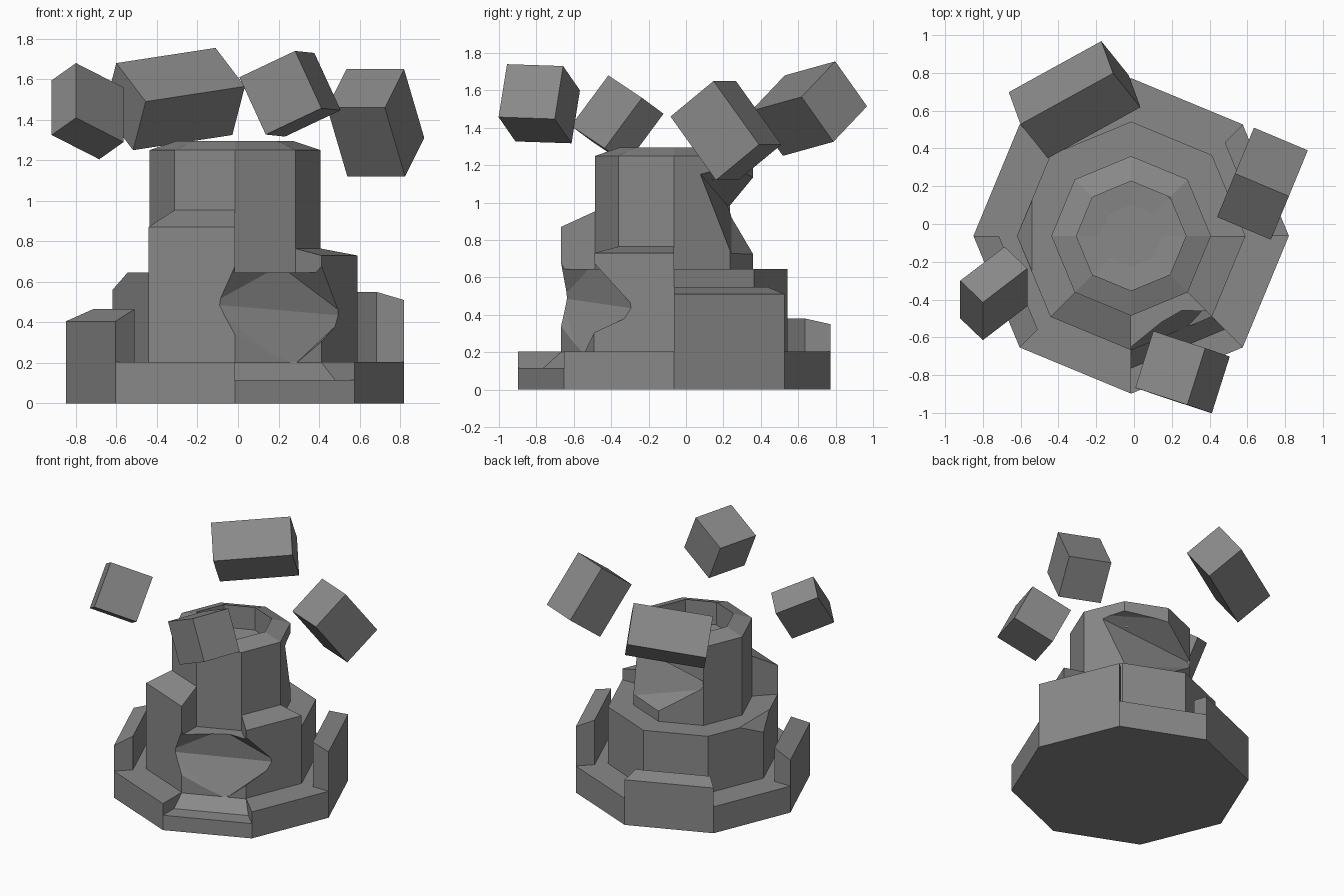
import bpy, bmesh, math
from mathutils import Vector

default = bpy.data.objects.get("Cube")
if default:
    bpy.data.objects.remove(default, do_unlink=True)

stone = bpy.data.materials.new("grey stone")
stone.use_nodes = True
GREY = (0.25, 0.25, 0.25, 1)
stone.diffuse_color = GREY
stone.node_tree.nodes["Principled BSDF"].inputs["Base Color"].default_value = GREY

CX, CY = -0.015, -0.063   # axis of the tower


def make_object(name, bm):
    bmesh.ops.recalc_face_normals(bm, faces=bm.faces)
    mesh = bpy.data.meshes.new(name)
    bm.to_mesh(mesh)
    bm.free()
    mesh.materials.append(stone)
    obj = bpy.data.objects.new(name, mesh)
    bpy.context.collection.objects.link(obj)
    return obj


def wedge(name, index, profile):
    """One eighth of a turned solid, from a (radius, height) outline."""
    bm = bmesh.new()
    ends = []
    for k in (index, index + 1):
        a = math.radians(45 * k)
        ring = []
        for i, (r, z) in enumerate(profile):
            if r == 0 and ends:
                ring.append(ends[0][i])
            else:
                ring.append(bm.verts.new((CX + r * math.cos(a), CY + r * math.sin(a), z)))
        ends.append(ring)
    n = len(profile)
    for i in range(n):
        j = (i + 1) % n
        loop = list(dict.fromkeys([ends[0][i], ends[0][j], ends[1][j], ends[1][i]]))
        if len(loop) > 2:
            bm.faces.new(loop)
    for ring in ends:
        bm.faces.new(ring)
    return make_object(name, bm)


def broken_cutter(name, apex, rim, grow):
    """Cone from an apex through rim points, used to break stone away."""
    apex = Vector(apex)
    bm = bmesh.new()
    bm.verts.new(apex)
    for p in rim:
        bm.verts.new(apex + (Vector(p) - apex) * grow)
    hull = bmesh.ops.convex_hull(bm, input=bm.verts)
    spare = [v for v in hull["geom_interior"] + hull["geom_unused"]
             if isinstance(v, bmesh.types.BMVert)]
    bmesh.ops.delete(bm, geom=list(set(spare)), context="VERTS")
    obj = make_object(name, bm)
    obj.hide_render = True
    return obj


def tier(name, profiles, cuts=None):
    """Eight wedges joined to one part; cuts maps a wedge index to a cutter."""
    bm = bmesh.new()
    for i, profile in enumerate(profiles):
        piece = wedge(name + "_piece", i, profile)
        if cuts and i in cuts:
            mod = piece.modifiers.new("break", "BOOLEAN")
            mod.operation = "DIFFERENCE"
            mod.solver = "EXACT"
            mod.object = cuts[i]
        bpy.context.view_layer.update()
        evaluated = piece.evaluated_get(bpy.context.evaluated_depsgraph_get())
        mesh = bpy.data.meshes.new_from_object(evaluated)
        bm.from_mesh(mesh)
        bpy.data.meshes.remove(mesh)
        bpy.data.objects.remove(piece, do_unlink=True)
    for cutter in set((cuts or {}).values()):
        bpy.data.objects.remove(cutter, do_unlink=True)
    for f in bm.faces:
        f.material_index = 0
    return make_object(name, bm)


# Base: low floor with some parapet pieces still standing
FLOOR = 0.205


def parapet(outer, inner):
    return [(0, 0), (0.835, 0), (0.835, outer), (0.70, inner), (0.70, FLOOR), (0, FLOOR)]


low = [(0, 0), (0.835, 0), (0.835, FLOOR), (0, FLOOR)]
worn = [(0, 0), (0.835, 0), (0.835, 0.115), (0.70, 0.115), (0.60, FLOOR), (0, FLOOR)]
tier("base", [parapet(0.51, 0.55), low, parapet(0.35, 0.38), low,
              parapet(0.405, 0.465), low, worn, low])


# Middle tier: uneven heights, a broken front and one chipped corner
def buttress(outer, inner):
    return [(0, 0.1), (0.605, 0.1), (0.605, outer), (0.42, inner), (0, inner)]


flat = buttress(0.645, 0.645)
front_break = broken_cutter("front_break", (0.225, -0.465, 0.455), [
    (-0.09, -0.638, 0.485), (-0.015, -0.668, 0.65), (0.21, -0.485, 0.65),
    (0.413, -0.49, 0.65), (0.495, -0.295, 0.435), (0.413, -0.49, 0.345),
    (0.25, -0.56, 0.205), (-0.015, -0.668, 0.35)], 1.15)
corner_chip = broken_cutter("corner_chip", (-0.62, CY, 0.56), [
    (-0.54, 0.125, 0.645), (-0.54, -0.25, 0.645), (-0.75, CY, 0.75)], 1.5)
tier("middle_tier",
     [flat, flat, flat, flat, flat, buttress(0.87, 0.955), flat, buttress(0.73, 0.765)],
     {3: corner_chip, 4: corner_chip, 5: front_break, 6: front_break, 7: front_break})

# Tower: hollow top, with a hole broken in the back
shaft = [(0, 0.15), (0.4225, 0.15), (0.4225, 1.25), (0.29, 1.295),
         (0.29, 1.12), (0.165, 1.11), (0, 1.11)]
back_break = broken_cutter("back_break", (0.05, 0.205, 0.97), [
    (0.345, 0.09, 1.13), (0.285, 0.236, 1.14), (-0.015, 0.36, 1.11),
    (-0.314, 0.236, 0.96), (-0.015, 0.36, 0.75), (0.285, 0.236, 0.755)], 1.25)
tier("tower", [shaft] * 8, {0: back_break, 1: back_break, 2: back_break})


# Floating blocks: a corner and three edge vectors
def block(name, corner, u, v, w):
    corner, u, v, w = map(Vector, (corner, u, v, w))
    bm = bmesh.new()
    bmesh.ops.create_cube(bm, size=1)
    for vert in bm.verts:
        a, b, c = vert.co + Vector((0.5, 0.5, 0.5))
        vert.co = corner + u * a + v * b + w * c
    return make_object(name, bm)


block("floating_block_back", (-0.456, 0.348, 1.49),
      (0.49, 0.27, 0.075), (-0.145, 0.18, 0.19), (-0.062, 0.17, -0.24))
block("floating_block_front", (0.007, -0.867, 1.61),
      (0.275, -0.09, 0.13), (0.13, -0.045, -0.283), (0.095, 0.30, -0.01))
block("floating_block_right", (-0.80, -0.615, 1.41),
      (0, 0.20, 0.27), (-0.12, 0.115, -0.085), (0.235, 0.18, -0.12))
block("floating_block_left", (0.725, -0.083, 1.46),
      (0.095, 0.23, 0.19), (-0.285, 0.12, 0), (0.10, 0.243, -0.34))
